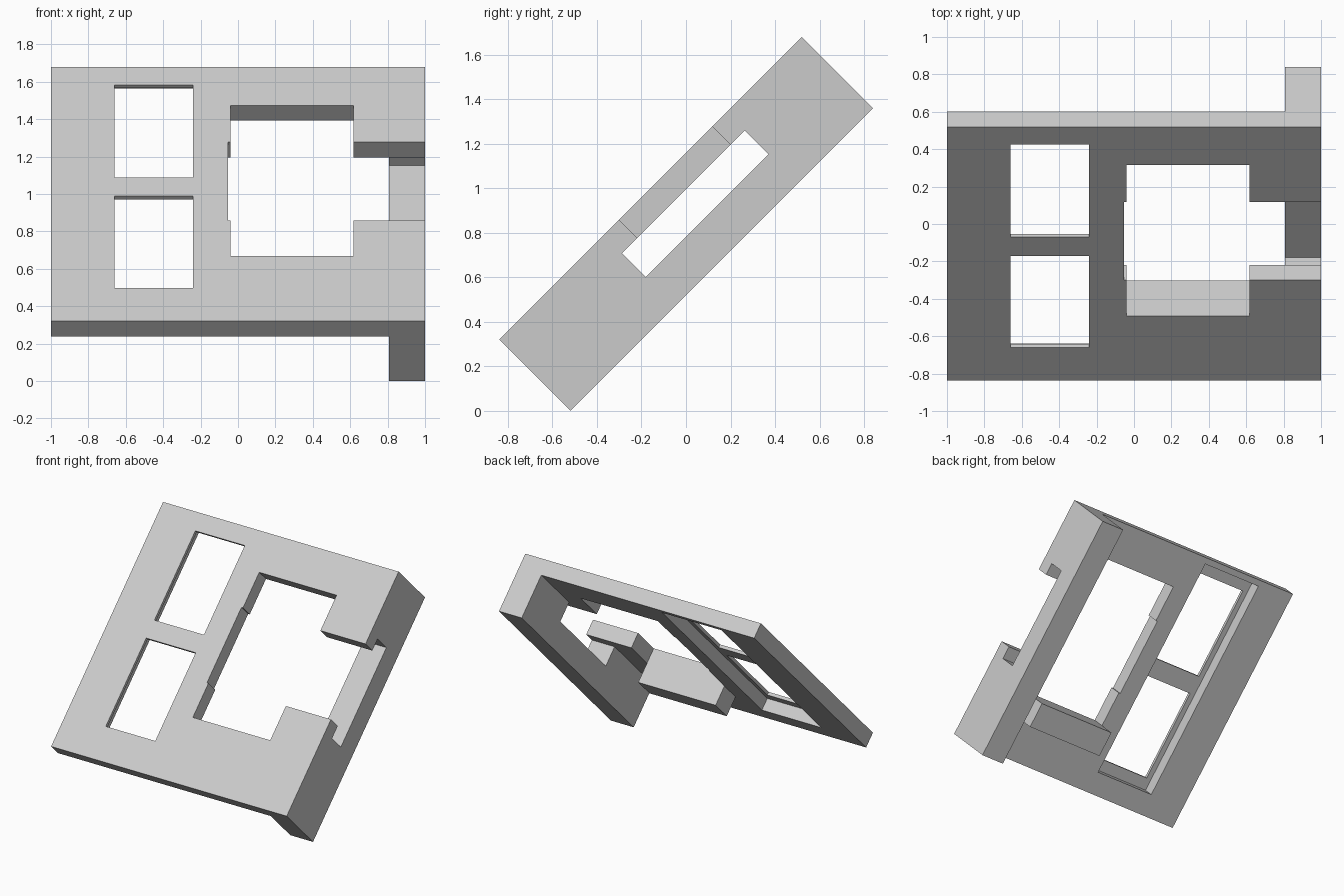
import bpy
import math
from mathutils import Matrix

cube = bpy.data.objects.get("Cube")
if cube:
    bpy.data.objects.remove(cube, do_unlink=True)

grey = bpy.data.materials.new("light_grey")
grey.use_nodes = True
grey.diffuse_color = (0.6, 0.6, 0.6, 1)
grey.node_tree.nodes["Principled BSDF"].inputs["Base Color"].default_value = (0.6, 0.6, 0.6, 1)

# Whole panel leans back by 45 degrees
LEAN = Matrix.Translation((0, -0.838, 0.321)) @ Matrix.Rotation(math.radians(45), 4, 'X')
LENGTH, THICK, DEPTH = 1.92, 0.116, 0.452
OUT = 0.1  # cutter overshoot


def box(name, x, u, w):
    """Box given by ranges across, up the slope and into the panel."""
    bpy.ops.mesh.primitive_cube_add(size=1)
    ob = bpy.context.object
    ob.name = ob.data.name = name
    mid = [(a + b) / 2 for a, b in (x, u, w)]
    size = [b - a for a, b in (x, u, w)]
    mid[2] = -mid[2]
    ob.data.transform(LEAN @ Matrix.Translation(mid) @ Matrix.Diagonal((*size, 1)))
    ob.data.materials.append(grey)
    return ob


def cut(target, name, x, u, w):
    cutter = box(name, x, u, w)
    mod = target.modifiers.new(name, 'BOOLEAN')
    mod.operation = 'DIFFERENCE'
    mod.solver = 'EXACT'
    mod.object = cutter
    bpy.context.view_layer.objects.active = target
    bpy.ops.object.modifier_apply(modifier=name)
    bpy.data.objects.remove(cutter, do_unlink=True)


# Face plate with rear pocket, two windows, large opening and side notch
plate = box("face_plate", (-1, 1), (0, LENGTH), (0, THICK))
through = (-OUT, THICK + OUT)
cut(plate, "rear_pocket", (-0.70, -0.197), (0.165, 1.875), (0.024, THICK + OUT))
for low, high in ((0.251, 0.944), (1.085, 1.786)):
    cut(plate, "window", (-0.66, -0.24), (low, high), through)
cut(plate, "main_opening", (-0.04, 0.617), (0.491, 1.63), through)
cut(plate, "side_notch", (-0.053, 1 + OUT), (0.76, 1.352), through)

# Side wall with wide slot behind the notch
wall = box("side_wall", (0.807, 1), (0, LENGTH), (THICK, DEPTH))
cut(wall, "wall_slot", (0.7, 1 + OUT), (0.663, 1.443), (0, 0.267))

# Ledge behind the lower edge of the opening
box("rear_ledge", (-0.04, 0.617), (0.30, 0.491), (THICK, 0.267))
